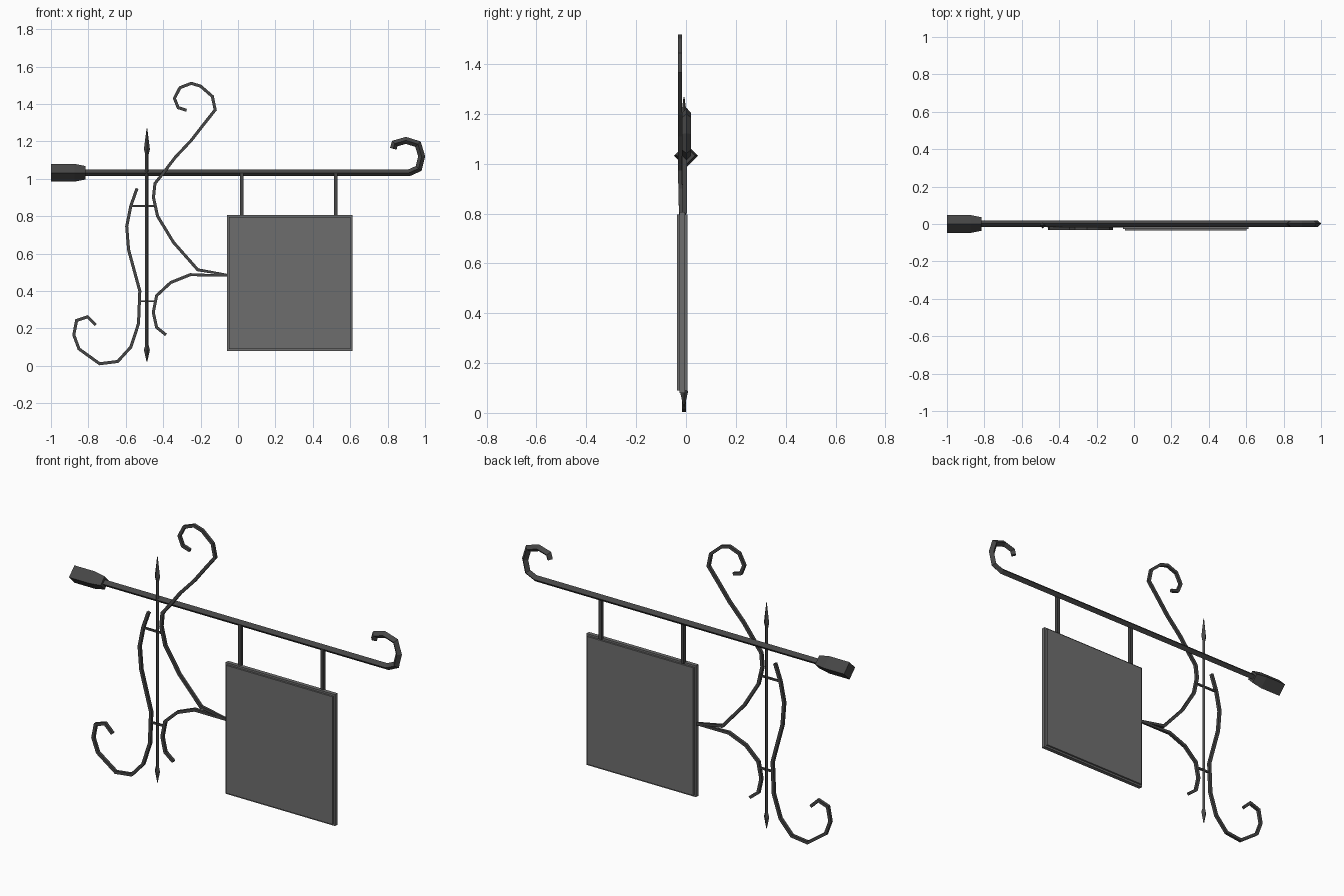
import bpy, bmesh
from mathutils import Vector

if "Cube" in bpy.data.objects:
    bpy.data.objects.remove(bpy.data.objects["Cube"])


def material(name, v):
    m = bpy.data.materials.new(name)
    m.diffuse_color = (v, v, v, 1)
    m.use_nodes = True
    m.node_tree.nodes["Principled BSDF"].inputs["Base Color"].default_value = m.diffuse_color
    return m


IRON = material("dark iron", 0.062)
BOARD = material("grey board", 0.155)

DIAMOND = [(1, 0), (0, 1), (-1, 0), (0, -1)]
SQUARE = [(1, 1), (-1, 1), (-1, -1), (1, -1)]


def finish(name, bm, mat):
    bmesh.ops.recalc_face_normals(bm, faces=bm.faces[:])
    me = bpy.data.meshes.new(name)
    bm.to_mesh(me)
    bm.free()
    me.materials.append(mat)
    ob = bpy.data.objects.new(name, me)
    bpy.context.collection.objects.link(ob)
    return ob


def sweep(name, pts, section, radii, ys, mat=IRON):
    """Mitred sweep of a section along a path in the x-z plane."""
    n = len(pts)
    if not isinstance(radii, list):
        radii = [radii] * n
    if not isinstance(ys, list):
        ys = [ys] * n
    p = [Vector(q) for q in pts]
    bm = bmesh.new()
    rings = []
    for i in range(n):
        a = (p[i] - p[max(i - 1, 0)]).normalized() if i else (p[1] - p[0]).normalized()
        b = (p[i + 1] - p[i]).normalized() if i < n - 1 else a
        t = (a + b).normalized()
        nrm = Vector((-t.y, t.x)) / max(t.dot(a), 0.5)
        rings.append([bm.verts.new((p[i].x + nrm.x * u * radii[i],
                                    ys[i] + v * radii[i],
                                    p[i].y + nrm.y * u * radii[i])) for u, v in section])
    k = len(section)
    for r, s in zip(rings, rings[1:]):
        for j in range(k):
            bm.faces.new((r[j], r[(j + 1) % k], s[(j + 1) % k], s[j]))
    bm.faces.new(rings[0])
    bm.faces.new(rings[-1])
    return finish(name, bm, mat)


def box(name, lo, hi, mat):
    bm = bmesh.new()
    bmesh.ops.create_cube(bm, size=1)
    for v in bm.verts:
        v.co = [l + (c + 0.5) * (h - l) for c, l, h in zip(v.co, lo, hi)]
    return finish(name, bm, mat)


# main bar with curled end
sweep("main_bar", [(-0.83, 1.032), (0.915, 1.032), (0.966, 1.055), (0.982, 1.12),
                   (0.962, 1.185), (0.898, 1.205), (0.838, 1.188), (0.83, 1.16)],
      DIAMOND, 0.018, 0.002)

# wall socket
sweep("wall_socket", [(-1, 1.032), (-0.875, 1.032), (-0.815, 1.032)], DIAMOND,
      [0.048, 0.048, 0.036], 0)

# upright spear with pointed ends
SX = -0.487
sweep("spear", [(SX, z) for z in (0.022, 0.085, 0.11, 1.13, 1.158, 1.268)], DIAMOND,
      [0.002, 0.016, 0.009, 0.009, 0.016, 0.002], -0.008)

# large upper scroll, passing in front of the bar
upper = [(-0.275, 1.366), (-0.32, 1.38), (-0.34, 1.43), (-0.31, 1.487), (-0.25, 1.51),
         (-0.20, 1.495), (-0.137, 1.44), (-0.122, 1.368), (-0.18, 1.295), (-0.25, 1.205),
         (-0.335, 1.115), (-0.40, 1.03), (-0.444, 0.975), (-0.452, 0.90), (-0.43, 0.80),
         (-0.345, 0.66), (-0.215, 0.513), (-0.05, 0.485)]
sweep("upper_scroll", upper, SQUARE, [0.008] * 17 + [0.005],
      [-0.024 if z > 0.95 else -0.024 + (0.95 - z) * 0.025 for x, z in upper])

# small lower scroll
sweep("lower_scroll", [(-0.05, 0.482), (-0.255, 0.487), (-0.36, 0.445), (-0.435, 0.375),
                       (-0.453, 0.285), (-0.435, 0.205), (-0.385, 0.165)],
      SQUARE, [0.005] + [0.008] * 6, -0.012)

# left scroll
sweep("left_scroll", [(-0.54, 0.948), (-0.573, 0.855), (-0.595, 0.745), (-0.585, 0.62),
                      (-0.525, 0.40), (-0.532, 0.225), (-0.573, 0.10), (-0.643, 0.023),
                      (-0.74, 0.011), (-0.85, 0.09), (-0.878, 0.165), (-0.863, 0.242),
                      (-0.805, 0.262), (-0.76, 0.218)], SQUARE, 0.008, -0.008)

# cross ties between scrolls and spear
for name, x0, x1, z in (("upper_tie", -0.575, -0.445, 0.855), ("lower_tie", -0.53, -0.45, 0.345)):
    sweep(name, [(x0, z), (x1, z)], SQUARE, 0.005, -0.01)

# hangers
for name, x in (("left_hanger", 0.02), ("right_hanger", 0.522)):
    sweep(name, [(x, 0.80), (x, 1.03)], SQUARE, 0.009, -0.005)

# sign board: full-size core with a slightly inset panel on each side
box("board_core", (-0.058, -0.026, 0.08), (0.612, -0.004, 0.806), BOARD)
box("board_panels", (-0.048, -0.036, 0.09), (0.602, 0.006, 0.796), BOARD)
